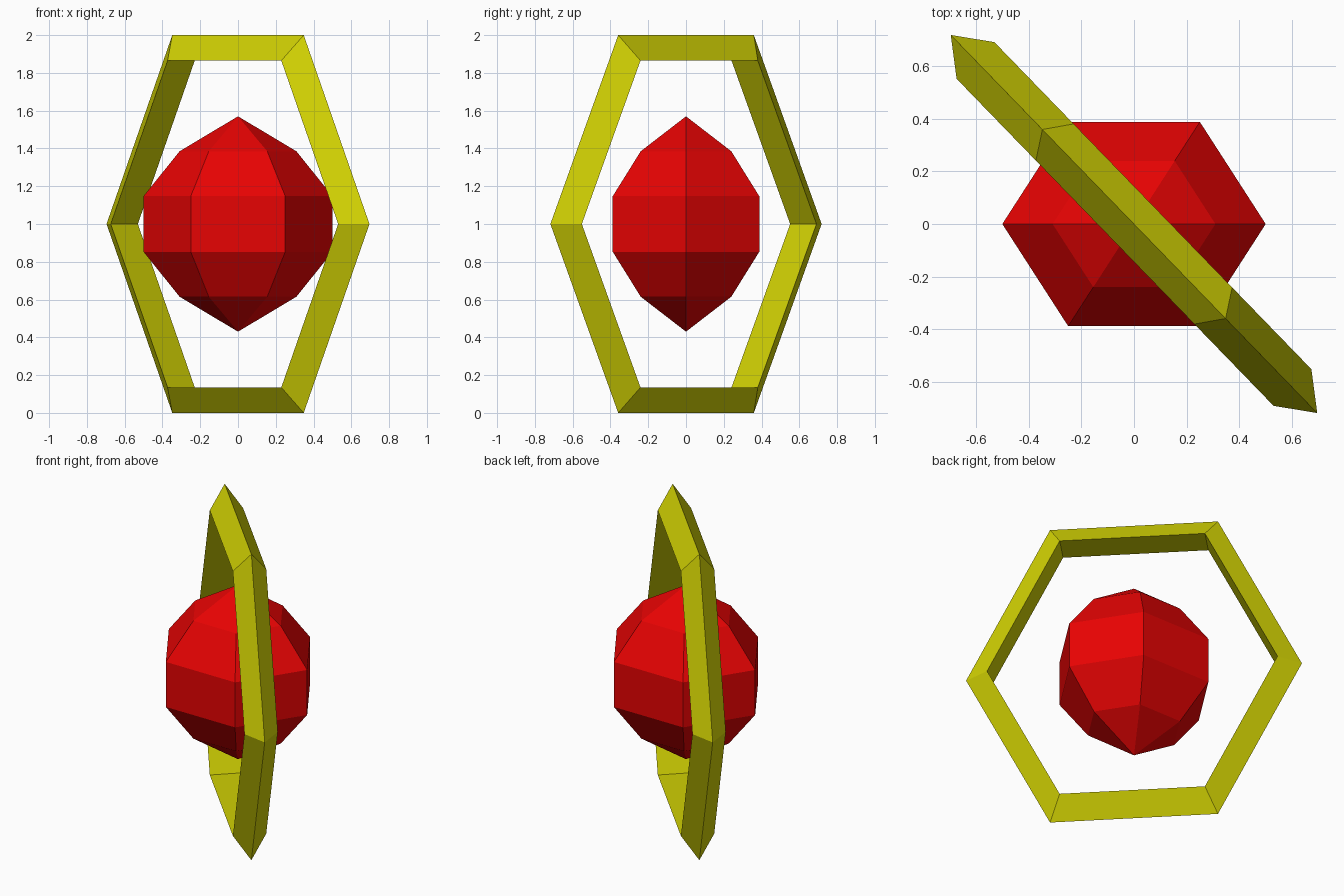
import bpy, bmesh
from math import sin, cos, pi, atan2
from mathutils import Matrix

cube = bpy.data.objects.get("Cube")
if cube:
    bpy.data.objects.remove(cube, do_unlink=True)


def material(name, color):
    m = bpy.data.materials.new(name)
    m.use_nodes = True
    m.diffuse_color = color
    m.node_tree.nodes["Principled BSDF"].inputs["Base Color"].default_value = color
    return m


def finish(bm, name, mat):
    bmesh.ops.recalc_face_normals(bm, faces=bm.faces[:])
    me = bpy.data.meshes.new(name)
    bm.to_mesh(me)
    bm.free()
    me.materials.append(mat)
    ob = bpy.data.objects.new(name, me)
    ob.location.z = 1
    bpy.context.collection.objects.link(ob)


red = material("gem red", (0.8, 0.001, 0.001, 1))
yellow = material("ring yellow", (0.63, 0.63, 0.001, 1))
SIDES = 6
angles = [2 * pi * i / SIDES for i in range(SIDES)]

# Faceted gem: six-sided sphere with corners on the x axis, flattened in depth, poles drawn out
bm = bmesh.new()
bmesh.ops.create_uvsphere(bm, u_segments=SIDES, v_segments=5, radius=1,
                          matrix=Matrix.Rotation(pi / 2, 4, 'Z'))
for v in bm.verts:
    pole = abs(v.co.z) > 0.99
    v.co.x *= 0.526
    v.co.y *= 0.471
    v.co.z *= 0.57 if pole else 0.476
finish(bm, "gem", red)

# Hexagonal ring: triangular section with its sharp edge outward, standing upright
bm = bmesh.new()
section = [(1.0, 0.0), (0.865, 0.1), (0.865, -0.1)]   # scale from centre, sideways offset
loops = [[bm.verts.new((s * cos(a), w, s * sin(a) / sin(pi / 3))) for s, w in section]
         for a in angles]
for i in range(SIDES):
    a, b = loops[i], loops[(i + 1) % SIDES]
    for j in range(3):
        k = (j + 1) % 3
        bm.faces.new((a[j], a[k], b[k], b[j]))
bm.transform(Matrix.Rotation(atan2(-0.717, 0.695), 4, 'Z'))
finish(bm, "ring", yellow)
